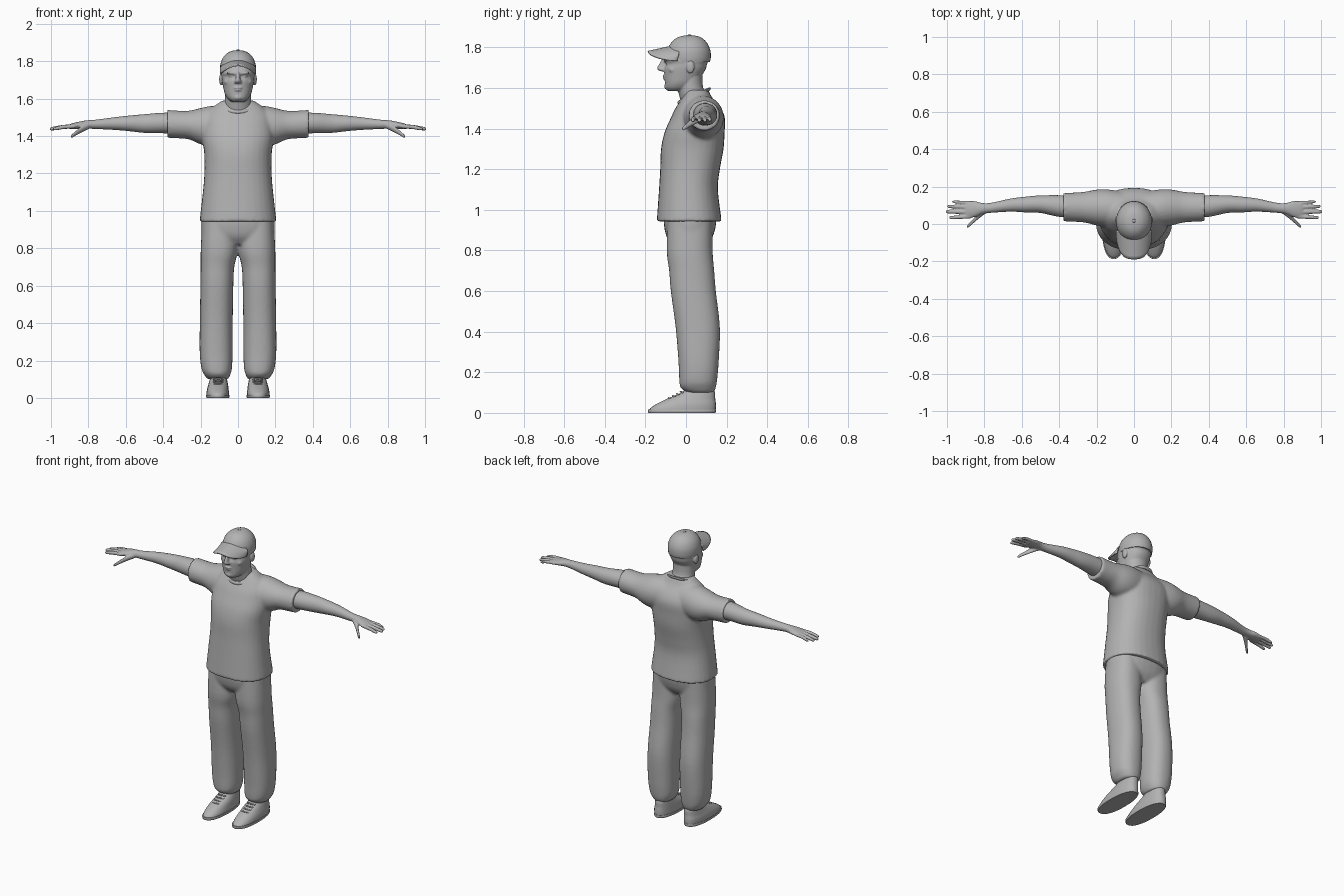
import bpy, bmesh, math
from mathutils import Matrix

grey = bpy.data.materials.new("plain grey")
grey.diffuse_color = (0.45, 0.45, 0.45, 1)
AXES = {"z": (2, 0, 1), "x": (0, 1, 2), "y": (1, 0, 2)}


def smooth_rings(rings, n=4):
    """Insert rounded in-between rings along a profile."""
    out = []
    for i in range(len(rings) - 1):
        p = [rings[max(0, min(len(rings) - 1, i + k))] for k in (-1, 0, 1, 2)]
        for s in range(n):
            t = s / n
            out.append([0.5 * (2 * b + (c - a) * t + (2*a - 5*b + 4*c - d) * t**2
                               + (3*b - a - 3*c + d) * t**3) for a, b, c, d in zip(*p)])
    return out + [rings[-1]]


def loft(bm, axis, rings, power=2.0, sides=32, mirror=False):
    """Closed tube through rings (position, centre 1, centre 2, radius 1, radius 2)."""
    order = AXES[axis]
    for sx in ((1, -1) if mirror else (1,)):
        loops = []
        for t, c1, c2, r1, r2 in smooth_rings(rings):
            loop = []
            for k in range(sides):
                a = 2 * math.pi * k / sides
                ca, sa = math.cos(a), math.sin(a)
                co = [0, 0, 0]
                co[order[0]] = t
                co[order[1]] = c1 + r1 * math.copysign(abs(ca) ** (2 / power), ca)
                co[order[2]] = c2 + r2 * math.copysign(abs(sa) ** (2 / power), sa)
                co[0] *= sx
                loop.append(bm.verts.new(co))
            loops.append(loop)
        for a, b in zip(loops, loops[1:]):
            for k in range(sides):
                j = (k + 1) % sides
                bm.faces.new((a[k], a[j], b[j], b[k]))
        bm.faces.new(loops[0])
        bm.faces.new(loops[-1])


def ball(bm, centre, radii):
    bmesh.ops.create_uvsphere(bm, u_segments=20, v_segments=12, radius=1,
                              matrix=Matrix.Translation(centre) @ Matrix.Diagonal((*radii, 1)))


def finish(bm, name, voxel=0, passes=3):
    """Make the object; voxel > 0 fuses its overlapping pieces into one skin."""
    bmesh.ops.recalc_face_normals(bm, faces=bm.faces)
    me = bpy.data.meshes.new(name)
    bm.to_mesh(me)
    bm.free()
    ob = bpy.data.objects.new(name, me)
    bpy.context.collection.objects.link(ob)
    me.materials.append(grey)
    bpy.context.view_layer.objects.active = ob
    ob.select_set(True)
    if voxel:
        m = ob.modifiers.new("fuse", "REMESH")
        m.mode, m.voxel_size, m.use_smooth_shade = "VOXEL", voxel, True
        s = ob.modifiers.new("soften", "SMOOTH")
        s.factor, s.iterations = 0.5, passes
    else:
        bpy.ops.object.shade_smooth_by_angle(angle=math.radians(40))
    ob.select_set(False)
    return ob


# shirt: body and sleeves
bm = bmesh.new()
loft(bm, "z", [(.943, 0, .016, .206, .16), (1.1, 0, .012, .188, .145), (1.2, 0, .02, .18, .147),
               (1.3, 0, .031, .18, .154), (1.38, 0, .042, .19, .148), (1.45, 0, .058, .19, .134),
               (1.5, 0, .06, .18, .112), (1.55, 0, .055, .14, .075), (1.59, 0, .055, .085, .055)], 2.3)
loft(bm, "x", [(.04, .08, 1.46, .09, .10), (.14, .085, 1.455, .1, .106), (.2, .088, 1.453, .096, .097),
               (.26, .09, 1.459, .083, .077), (.32, .09, 1.462, .078, .074),
               (.378, .09, 1.465, .076, .075)], mirror=True)
finish(bm, "shirt", .009, 4)

# collar band, lower at the front
bm = bmesh.new()
loops = []
for i in range(40):
    a = 2 * math.pi * i / 40
    loop = []
    for k in range(8):
        b = 2 * math.pi * k / 8
        r = 1 + .1 * math.cos(b)
        y = .075 * r * math.sin(a)
        loop.append(bm.verts.new((.083 * r * math.cos(a), .04 + y, 1.562 + .42 * y + .009 * math.sin(b))))
    loops.append(loop)
for i in range(40):
    p, q = loops[i], loops[(i + 1) % 40]
    for k in range(8):
        bm.faces.new((p[k], q[k], q[(k + 1) % 8], p[(k + 1) % 8]))
finish(bm, "collar")

# trousers: hips and two legs
bm = bmesh.new()
loft(bm, "z", [(.82, 0, .018, .18, .08), (.87, 0, .018, .192, .115), (.95, 0, .02, .197, .13),
               (1.0, 0, .02, .18, .115)], 2.3)
loft(bm, "z", [(.97, .1, .02, .09, .11), (.8, .1, .018, .099, .113), (.7, .11, .028, .09, .111),
               (.6, .113, .036, .088, .111), (.42, .116, .058, .088, .109), (.25, .117, .062, .088, .099),
               (.16, .114, .06, .082, .093), (.125, .111, .06, .07, .087),
               (.1, .108, .07, .055, .066)], 2.3, mirror=True)
finish(bm, "trousers", .009, 4)

# arms and hands
bm = bmesh.new()
loft(bm, "x", [(.3, .092, 1.468, .06, .056), (.4, .096, 1.47, .058, .055), (.5, .106, 1.467, .047, .05),
               (.58, .104, 1.468, .042, .042), (.66, .101, 1.467, .035, .034), (.76, .087, 1.463, .027, .025),
               (.81, .083, 1.462, .029, .022), (.85, .08, 1.458, .042, .019),
               (.89, .076, 1.452, .045, .015), (.905, .076, 1.45, .04, .01)], mirror=True)
for y0, y1, tip, r in ((.113, .119, .972, .009), (.09, .094, .998, .0105),
                       (.064, .066, 1.006, .011), (.04, .034, .988, .0105)):
    loft(bm, "x", [(.87, y0, 1.453, r, r), (.93, (y0 + y1) / 2, 1.449, r, r * 1.1),
                   (tip - .012, y1, 1.44, r * .9, r * .9), (tip, y1, 1.438, r * .5, r * .5)],
         sides=12, mirror=True)
loft(bm, "x", [(.79, .075, 1.458, .017, .016), (.83, .045, 1.44, .017, .018), (.86, .015, 1.42, .012, .014),
               (.885, -.009, 1.402, .010, .011), (.893, -.014, 1.397, .005, .006)], sides=12, mirror=True)
finish(bm, "arms", .0045, 3)

# head: skull, neck, nose, lips, cheeks and ears
bm = bmesh.new()
loft(bm, "z", [(1.585, 0, -.045, .036, .045), (1.60, 0, -.035, .055, .067), (1.625, 0, -.024, .07, .08),
               (1.66, 0, -.014, .079, .092), (1.695, 0, -.005, .086, .103), (1.72, 0, .002, .088, .102),
               (1.74, 0, .002, .09, .112), (1.80, 0, .015, .084, .09)], 2.2)
loft(bm, "z", [(1.48, 0, .065, .09, .075), (1.55, 0, .043, .076, .073), (1.6, 0, .022, .069, .063),
               (1.68, 0, .02, .07, .06)])
loft(bm, "z", [(1.682, 0, -.108, .017, .02), (1.692, 0, -.112, .019, .028), (1.705, 0, -.112, .013, .028),
               (1.742, 0, -.106, .009, .012)], sides=16)
ball(bm, (0, -.104, 1.658), (.024, .012, .006))
ball(bm, (0, -.101, 1.646), (.021, .013, .006))
ball(bm, (0, -.092, 1.607), (.024, .016, .016))
for s in (-1, 1):
    ball(bm, (s * .036, -.098, 1.737), (.026, .013, .007))
    ball(bm, (s * .036, -.088, 1.721), (.014, .012, .007))
    ball(bm, (s * .052, -.062, 1.69), (.024, .026, .02))
    ball(bm, (s * .09, .022, 1.703), (.011, .02, .032))
finish(bm, "head", .0045, 3)

# cap crown and button
bm = bmesh.new()
loft(bm, "z", [(1.728, 0, .014, .093, .104), (1.75, 0, .014, .096, .108), (1.785, 0, .014, .094, .106),
               (1.82, 0, .015, .08, .09), (1.845, 0, .016, .055, .064), (1.856, 0, .017, .03, .035),
               (1.859, 0, .017, .005, .005)])
ball(bm, (0, .017, 1.859), (.009, .009, .004))
finish(bm, "cap_crown")

# cap peak, bent down at its sides
bm = bmesh.new()
rows = []
for i in range(21):
    u = math.sin((i / 10 - 1) * math.pi / 2)
    rows.append([bm.verts.new((.093 * u, -.035 - .145 * v / 8 * math.sqrt(max(0, 1 - abs(u) ** 3)) - .001 * v,
                               1.812 - .034 * v / 8 - .045 * u * u)) for v in range(9)])
for p, q in zip(rows, rows[1:]):
    for k in range(8):
        bm.faces.new((p[k], q[k], q[k + 1], p[k + 1]))
peak = finish(bm, "cap_peak")
m = peak.modifiers.new("thickness", "SOLIDIFY")
m.thickness, m.offset = .008, 0

# shoes: uppers, soles and laces
bm = bmesh.new()
loft(bm, "z", [(.008, .108, -.018, .058, .162), (.022, .108, -.015, .06, .162), (.045, .108, .002, .058, .145),
               (.07, .106, .026, .053, .118), (.1, .105, .06, .046, .083), (.13, .105, .07, .042, .062)],
     2.3, mirror=True)
finish(bm, "shoe_uppers")
bm = bmesh.new()
loft(bm, "z", [(0, .108, -.02, .06, .165), (.008, .108, -.02, .063, .168), (.016, .108, -.02, .062, .167)],
     2.3, mirror=True)
finish(bm, "shoe_soles")
bm = bmesh.new()
for y, z in ((-.085, .073), (-.065, .083), (-.045, .093), (-.027, .104)):
    loft(bm, "x", [(.078, y + .012, z - .004, .004, .004), (.092, y + .002, z, .005, .004),
                   (.12, y + .002, z, .005, .004), (.134, y + .012, z - .004, .004, .004)],
         sides=8, mirror=True)
finish(bm, "laces")
